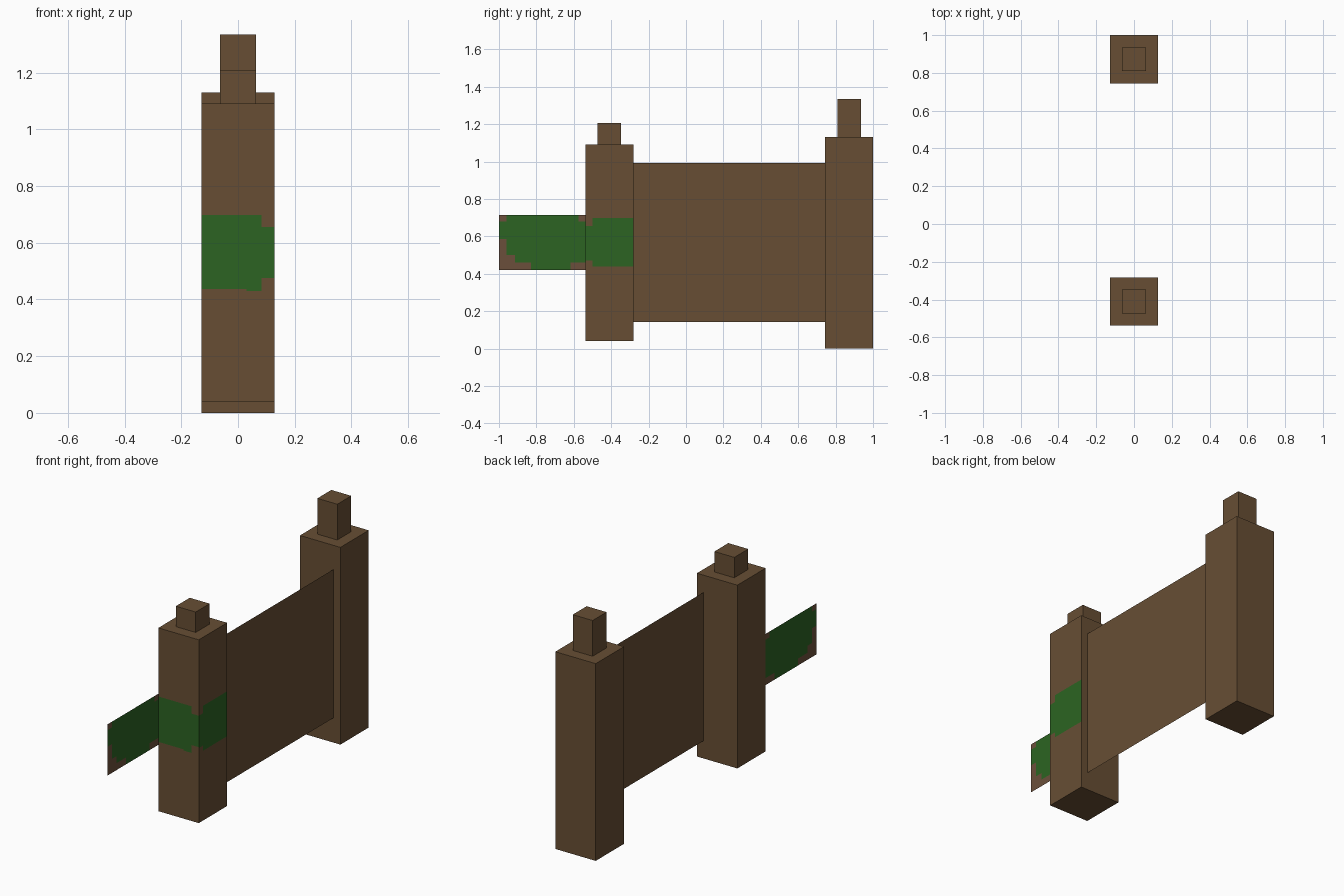
import bpy, bmesh
from mathutils import Vector

cube = bpy.data.objects.get("Cube")
if cube:
    bpy.data.objects.remove(cube, do_unlink=True)


def material(name, rgb):
    m = bpy.data.materials.new(name)
    m.use_nodes = True
    m.diffuse_color = (*rgb, 1)
    m.node_tree.nodes["Principled BSDF"].inputs["Base Color"].default_value = (*rgb, 1)
    return m


wood = material("brown wood", (0.136, 0.076, 0.034))
leaf = material("leaf green", (0.025, 0.127, 0.016))
bark = material("reddish bark", (0.147, 0.078, 0.043))


def finish(bm, name, mats):
    mesh = bpy.data.meshes.new(name)
    bm.to_mesh(mesh)
    bm.free()
    for m in mats:
        mesh.materials.append(m)
    obj = bpy.data.objects.new(name, mesh)
    bpy.context.collection.objects.link(obj)
    return obj


def box_mesh(half, y, z):
    """Box centred on x = 0 with the given y and z ranges."""
    bm = bmesh.new()
    bmesh.ops.create_cube(bm, size=1)
    for v in bm.verts:
        v.co = ((v.co.x * 2 * half), y[v.co.y > 0], z[v.co.z > 0])
    return bm


def sheet_mesh(x, y, z):
    """Flat upright sheet facing +x."""
    bm = bmesh.new()
    bm.faces.new([bm.verts.new((x, y[i], z[j])) for i, j in ((0, 0), (1, 0), (1, 1), (0, 1))])
    return bm


def paint(bm, normal, axis, patches):
    """Cut the faces with this normal along the patch edges and make the patches green."""
    normal = Vector(normal)

    def facing():
        bm.normal_update()
        return [f for f in bm.faces if f.normal.dot(normal) > 0.9]

    cuts = {(axis, v) for p in patches for v in p[:2]} | {(2, v) for p in patches for v in p[2:]}
    for ax, value in sorted(cuts):
        point, direction = Vector(), Vector()
        point[ax], direction[ax] = value, 1
        faces = facing()
        geom = faces + list({e for f in faces for e in f.edges} | {v for f in faces for v in f.verts})
        bmesh.ops.bisect_plane(bm, geom=geom, plane_co=point, plane_no=direction, dist=1e-5)
    for f in facing():
        c = f.calc_center_median()
        if any(a < c[axis] < b and lo < c.z < hi for a, b, lo, hi in patches):
            f.material_index = 1


# Posts and their caps
half, cap = 0.128, 0.063
front_y, back_y = (-0.538, -0.282), (0.744, 1.0)
front = box_mesh(half, front_y, (0.04, 1.09))
paint(front, (1, 0, 0), 1, [(-0.538, -0.5, 0.47, 0.655), (-0.5, -0.282, 0.44, 0.697)])
paint(front, (0, -1, 0), 0, [(-0.128, 0.03, 0.437, 0.697), (0.03, 0.083, 0.43, 0.697),
                             (0.083, 0.128, 0.475, 0.655)])
finish(front, "front_post", [wood, leaf])
finish(box_mesh(half, back_y, (0, 1.13)), "back_post", [wood])
for name, (y0, y1), z in (("front_post_cap", front_y, (1.09, 1.207)),
                          ("back_post_cap", back_y, (1.13, 1.335))):
    mid = (y0 + y1) / 2
    finish(box_mesh(cap, (mid - cap, mid + cap), z), name, [wood])

# Thin panel between the posts
finish(sheet_mesh(0.085, (front_y[1], back_y[0]), (0.142, 0.993)), "panel", [wood])

# Leafy sheet sticking out in front, with ragged corners
leaves = sheet_mesh(-half, (-1, front_y[0]), (0.42, 0.713))
paint(leaves, (1, 0, 0), 1, [
    (-1, -0.96, 0.585, 0.68), (-0.96, -0.915, 0.5, 0.713), (-0.915, -0.83, 0.46, 0.713),
    (-0.83, -0.617, 0.42, 0.713), (-0.617, -0.575, 0.46, 0.713), (-0.575, -0.538, 0.46, 0.68)])
finish(leaves, "leaf_sheet", [bark, leaf])
